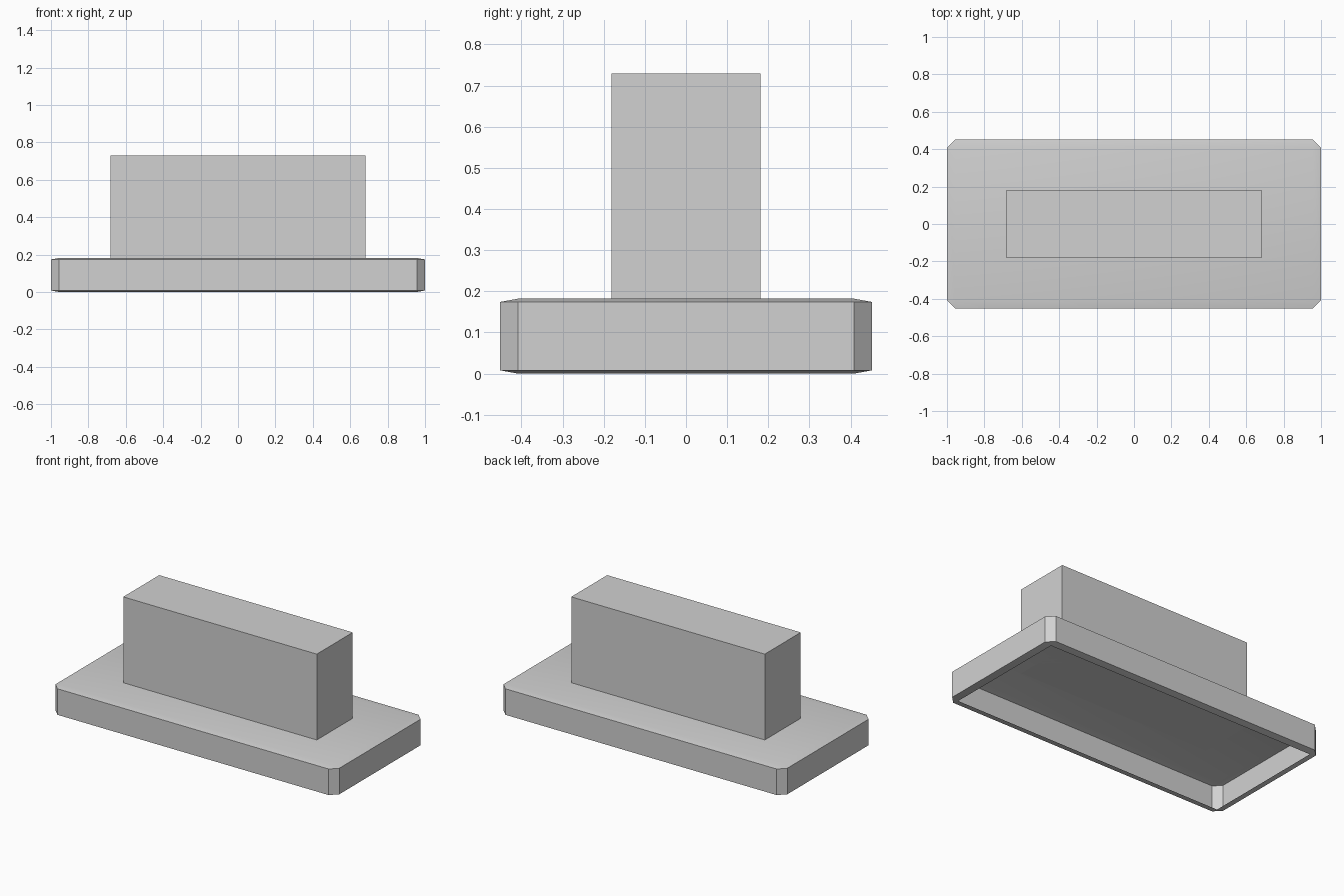
import bpy
import bmesh
from math import radians
from mathutils import Matrix

cube = bpy.data.objects.get("Cube")
if cube:
    bpy.data.objects.remove(cube, do_unlink=True)

# Single plain grey
grey = bpy.data.materials.new("plain_grey")
grey.use_nodes = True
colour = (0.64, 0.64, 0.64, 1)
grey.diffuse_color = colour
grey.node_tree.nodes["Principled BSDF"].inputs["Base Color"].default_value = colour


def box(size, z_mid):
    """Return a bmesh box of the given size, centred at height z_mid."""
    bm = bmesh.new()
    bmesh.ops.create_cube(bm, size=1)
    bmesh.ops.scale(bm, vec=size, verts=bm.verts)
    bmesh.ops.translate(bm, vec=(0, 0, z_mid), verts=bm.verts)
    return bm


def finish(bm, name):
    """Turn the bmesh into a named, shaded object."""
    mesh = bpy.data.meshes.new(name)
    bm.to_mesh(mesh)
    bm.free()
    mesh.materials.append(grey)
    obj = bpy.data.objects.new(name, mesh)
    bpy.context.collection.objects.link(obj)
    bpy.ops.object.select_all(action="DESELECT")
    obj.select_set(True)
    bpy.context.view_layer.objects.active = obj
    bpy.ops.object.shade_smooth_by_angle(angle=radians(30))
    return obj


# Base: chamfered slab, flattened after the bevel so its rims slope gently
base_height = 0.182
bm = box((2, 0.905, 1), 0.5)
bmesh.ops.bevel(bm, geom=bm.edges[:], offset=0.044, offset_type="OFFSET",
                segments=1, profile=0.5, affect="EDGES")
bmesh.ops.transform(bm, matrix=Matrix.Diagonal((1, 1, base_height, 1)), verts=bm.verts)
bm.normal_update()

# Open underside: the slab is a hollow thin shell
underside = [f for f in bm.faces if f.calc_center_median().z < 0.001]
bmesh.ops.delete(bm, geom=underside, context="FACES")
finish(bm, "base_shell")

# Upright block standing on the base
top = 0.729
finish(box((1.364, 0.362, top - base_height), (top + base_height) / 2), "upright_block")
